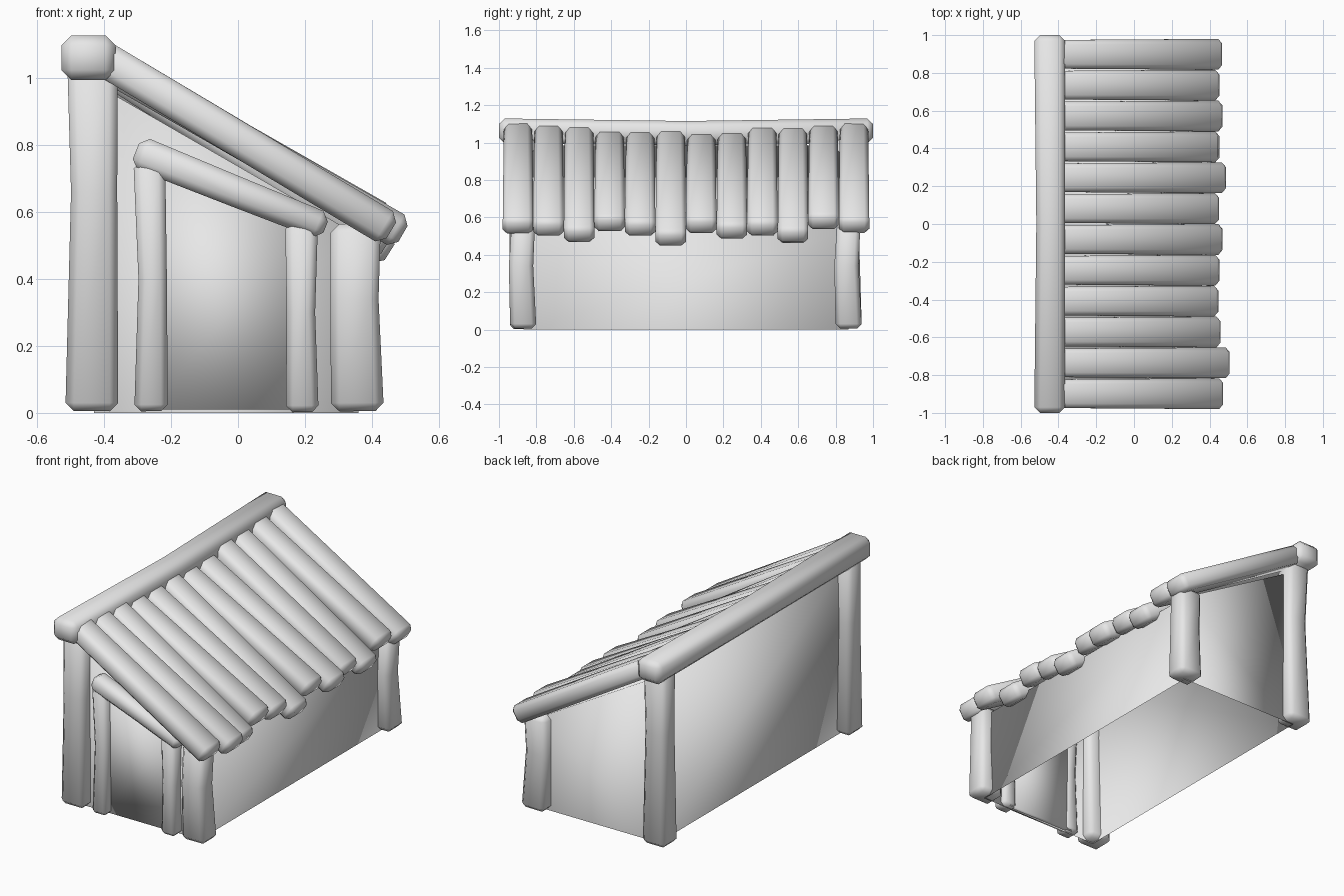
import bpy, bmesh
from mathutils import Vector

old = bpy.data.objects.get("Cube")
if old:
    bpy.data.objects.remove(old, do_unlink=True)

mat = bpy.data.materials.new("pale_grey")
mat.use_nodes = True
GREY = (0.8, 0.8, 0.8, 1)
mat.diffuse_color = GREY
mat.node_tree.nodes["Principled BSDF"].inputs["Base Color"].default_value = GREY


def finish(name, bm, bevel=0):
    """Turn a bmesh into a smooth-shaded object with optional chamfers."""
    bmesh.ops.recalc_face_normals(bm, faces=bm.faces)
    me = bpy.data.meshes.new(name)
    bm.to_mesh(me)
    bm.free()
    me.materials.append(mat)
    me.shade_smooth()
    ob = bpy.data.objects.new(name, me)
    bpy.context.collection.objects.link(ob)
    if bevel:
        mod = ob.modifiers.new("chamfer", 'BEVEL')
        mod.width = bevel
        mod.segments = 1
        mod.limit_method = 'ANGLE'
    return ob


def timber(name, sections, bevel=0.025):
    """Loft a rectangular timber through (centre, width, depth) sections."""
    axis = (Vector(sections[-1][0]) - Vector(sections[0][0])).normalized()
    side = Vector((0, 1, 0)) if abs(axis.y) < 0.5 else Vector((1, 0, 0))
    up = axis.cross(side).normalized()
    bm = bmesh.new()
    rings = []
    for centre, w, d in sections:
        c = Vector(centre)
        rings.append([bm.verts.new(c + side * d / 2 * a + up * w / 2 * b)
                      for a, b in ((-1, -1), (1, -1), (1, 1), (-1, 1))])
    for r, s in zip(rings, rings[1:]):
        for i in range(4):
            j = (i + 1) % 4
            bm.faces.new((r[i], r[j], s[j], s[i]))
    bm.faces.new(rings[0])
    bm.faces.new(rings[-1])
    return finish(name, bm, bevel)


def prism(name, profile, y0, y1, open_bottom=False):
    """Extrude an x-z profile along y; its first edge is the bottom."""
    bm = bmesh.new()
    a, b = [[bm.verts.new((x, y, z)) for x, z in profile] for y in (y0, y1)]
    bm.faces.new(a)
    bm.faces.new(b)
    for i in range(1 if open_bottom else 0, len(profile)):
        j = (i + 1) % len(profile)
        bm.faces.new((a[i], a[j], b[j], b[i]))
    return finish(name, bm)


# Walls and door panel
prism("walls", [(-0.43, 0), (0.36, 0), (0.36, 0.53), (-0.43, 0.985)],
      -0.87, 0.87, open_bottom=True)
prism("door", [(-0.26, 0.01), (0.19, 0.01), (0.19, 0.57), (-0.26, 0.77)],
      -0.89, -0.85)

# Corner posts, waisted part way up
for label, s in (("front", -1), ("back", 1)):
    y = s * 0.87
    timber(label + "_tall_post", [((-0.437, y, 0.005), 0.158, 0.14),
                                  ((-0.43, y - 0.012, 0.66), 0.138, 0.125),
                                  ((-0.435, y, 1.04), 0.15, 0.125)])
    timber(label + "_short_post", [((0.357, y, 0.005), 0.158, 0.14),
                                   ((0.348, y - 0.012, 0.34), 0.144, 0.13),
                                   ((0.352, y, 0.565), 0.15, 0.125)])

# Door frame
timber("door_post_tall", [((-0.26, -0.89, 0.005), 0.1, 0.1),
                          ((-0.255, -0.89, 0.4), 0.085, 0.09),
                          ((-0.265, -0.89, 0.75), 0.095, 0.1)], 0.02)
timber("door_post_short", [((0.192, -0.89, 0.002), 0.098, 0.1),
                           ((0.188, -0.89, 0.3), 0.085, 0.09),
                           ((0.19, -0.89, 0.57), 0.098, 0.1)], 0.02)
timber("door_lintel", [((-0.305, -0.895, 0.782), 0.1, 0.11),
                       ((0, -0.895, 0.659), 0.092, 0.1),
                       ((0.262, -0.895, 0.555), 0.085, 0.11)])

# Ridge beam, sagging in the middle
timber("ridge_beam", [((-0.447, -1, 1.062), 0.134, 0.162),
                      ((-0.441, 0, 1.05), 0.13, 0.152),
                      ((-0.447, 1, 1.062), 0.134, 0.162)], 0.03)

# Roof planks: upper height, lower height and eave reach of each
planks = [(1.10, .50, .485), (1.09, .49, .52), (1.08, .455, .47),
          (1.06, .515, .46), (1.055, .49, .465), (1.06, .435, .48),
          (1.045, .505, .465), (1.05, .475, .5), (1.08, .49, .465),
          (1.075, .45, .48), (1.09, .525, .465), (1.10, .505, .48)]
pitch = 1.96 / len(planks)
for i, (top, low, reach) in enumerate(planks):
    y = -0.98 + pitch * (i + 0.5)
    eave = Vector((reach - 0.027, y, low + 0.045))
    ridge = Vector((-0.37, y, top - 0.06))
    start = ridge + (ridge - eave) * 0.07
    timber(f"roof_plank_{i + 1}", [(start, 0.105, pitch - 0.012),
                                   (eave, 0.105, pitch)])
